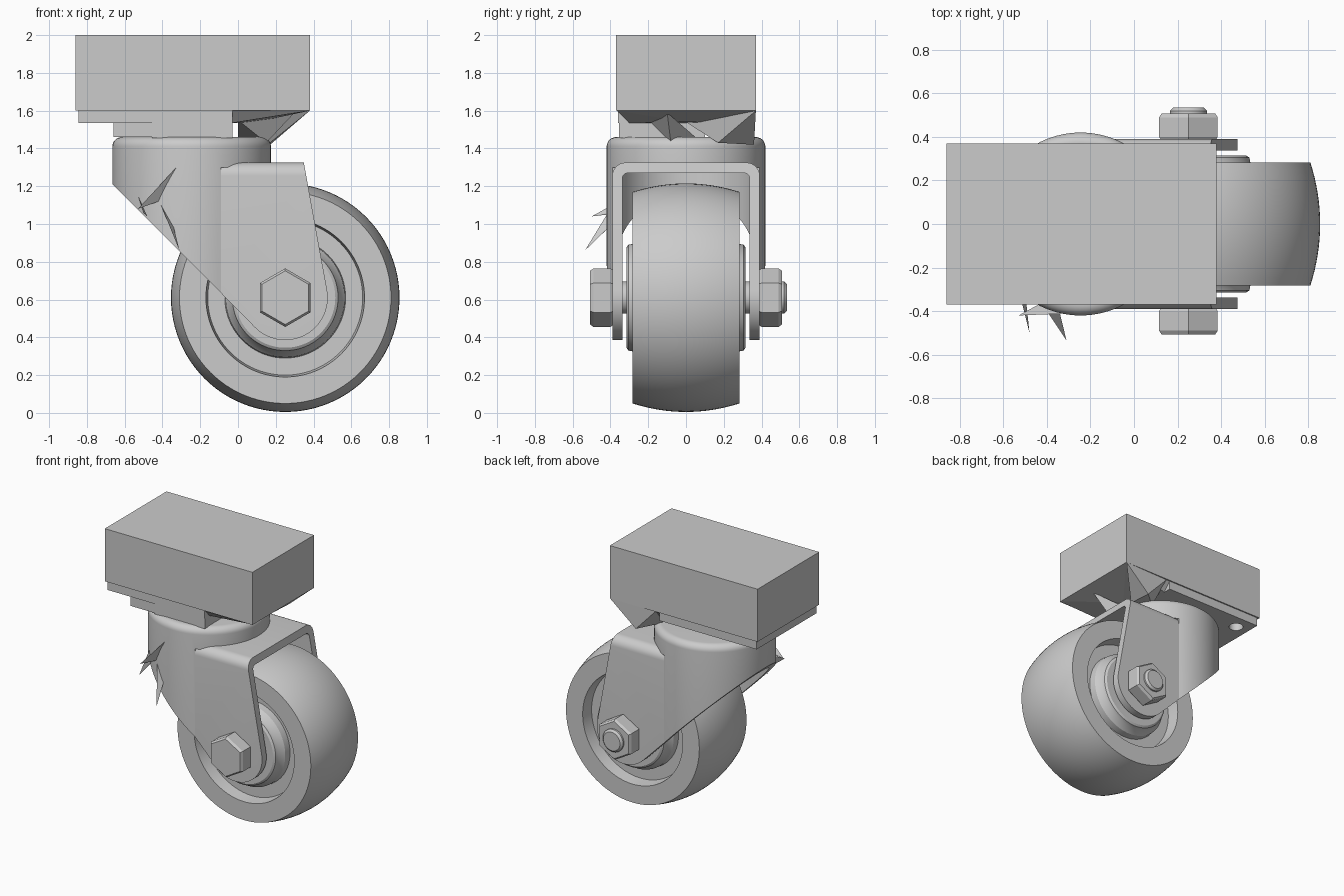
import bpy
import bmesh
import math
from mathutils import Vector

cube = bpy.data.objects.get("Cube")
if cube:
    bpy.data.objects.remove(cube, do_unlink=True)

grey = bpy.data.materials.new("light grey")
grey.use_nodes = True
colour = (0.6, 0.6, 0.6, 1)
grey.diffuse_color = colour
grey.node_tree.nodes["Principled BSDF"].inputs["Base Color"].default_value = colour

WHEEL = Vector((0.25, 0, 0.61))
SWIVEL = Vector((-0.245, 0, 0))


def finish(name, bm):
    bmesh.ops.recalc_face_normals(bm, faces=bm.faces)
    mesh = bpy.data.meshes.new(name)
    bm.to_mesh(mesh)
    bm.free()
    mesh.materials.append(grey)
    obj = bpy.data.objects.new(name, mesh)
    bpy.context.collection.objects.link(obj)
    return obj


def smooth(obj):
    bpy.ops.object.select_all(action='DESELECT')
    obj.select_set(True)
    bpy.context.view_layer.objects.active = obj
    bpy.ops.object.shade_smooth_by_angle(angle=math.radians(30))
    return obj


def box(name, low, high):
    return hull(name, [(x, y, z) for x in (low[0], high[0])
                       for y in (low[1], high[1]) for z in (low[2], high[2])])


def hull(name, points):
    bm = bmesh.new()
    for p in points:
        bm.verts.new(p)
    bmesh.ops.convex_hull(bm, input=bm.verts[:])
    bmesh.ops.dissolve_limit(bm, angle_limit=0.01, verts=bm.verts[:], edges=bm.edges[:])
    return finish(name, bm)


def prism(name, outline, start, end, axis):
    """Extrude an outline along x (outline is y, z) or y (outline is x, z)."""
    bm = bmesh.new()
    place = (lambda a, b: (start, a, b)) if axis == 'x' else (lambda a, b: (a, start, b))
    face = bm.faces.new([bm.verts.new(place(a, b)) for a, b in outline])
    moved = bmesh.ops.extrude_face_region(bm, geom=[face])["geom"]
    step = Vector((end - start, 0, 0)) if axis == 'x' else Vector((0, end - start, 0))
    bmesh.ops.translate(bm, vec=step, verts=[v for v in moved if isinstance(v, bmesh.types.BMVert)])
    return finish(name, bm)


def lathe(name, profile, centre, axis, steps=72):
    """Spin (radius, distance along axis) points about the y or z axis."""
    bm = bmesh.new()
    place = (lambda r, d: Vector((r, 0, d))) if axis == 'z' else (lambda r, d: Vector((0, d, r)))
    verts = [bm.verts.new(centre + place(r, d)) for r, d in profile]
    edges = [bm.edges.new(pair) for pair in zip(verts, verts[1:])]
    direction = (0, 0, 1) if axis == 'z' else (0, 1, 0)
    bmesh.ops.spin(bm, geom=verts + edges, cent=centre, axis=direction,
                   angle=math.tau, steps=steps)
    bmesh.ops.remove_doubles(bm, verts=bm.verts[:], dist=0.0001)
    return finish(name, bm)


def combine(obj, tool, operation):
    mod = obj.modifiers.new("cut", 'BOOLEAN')
    mod.operation, mod.object, mod.solver = operation, tool, 'EXACT'
    bpy.context.view_layer.objects.active = obj
    bpy.ops.object.modifier_apply(modifier=mod.name)
    bpy.data.objects.remove(tool, do_unlink=True)


def arc(cx, cz, r, first, last, steps):
    angles = [math.radians(first + (last - first) * i / steps) for i in range(steps + 1)]
    return [(cx + r * math.cos(a), cz + r * math.sin(a)) for a in angles]


def arch(half, top, radius):
    """Cross-section of the fork: an arch with rounded shoulders."""
    right = arc(half - radius, top - radius, radius, 0, 90, 8)
    left = arc(radius - half, top - radius, radius, 90, 180, 8)
    return [(half, 0.2)] + right + left + [(-half, 0.2)]


# Mounting block and the plate beneath it
box("mounting_block", (-0.86, -0.37, 1.6), (0.38, 0.37, 2))
plate = box("mounting_plate", (-0.845, -0.36, 1.535), (-0.03, 0.36, 1.6))
for side in (-1, 1):
    hole = lathe("hole", [(0, 1.5), (0.05, 1.5), (0.05, 1.595), (0, 1.595)],
                 Vector((-0.74, side * 0.25, 0)), 'z', 32)
    combine(plate, hole, 'DIFFERENCE')
smooth(plate)

# Swivel neck and the folded sheet at the wheel end
box("neck_step", (-0.66, -0.35, 1.46), (-0.455, 0.05, 1.536))
box("neck_block", (-0.455, -0.355, 1.455), (-0.03, 0.1, 1.58))
hull("folded_plate_end", [(0.38, -0.365, 1.6), (0.38, 0.365, 1.6), (-0.03, -0.36, 1.6),
                          (-0.03, 0.36, 1.6), (-0.03, -0.3, 1.535), (-0.03, 0.3, 1.535),
                          (0.1, 0, 1.54)])
hull("folded_plate_corner", [(0.38, 0.37, 1.6), (0, 0.36, 1.6), (0.17, 0.17, 1.43),
                             (0.17, 0.36, 1.42), (0, 0.2, 1.46), (0, 0, 1.54)])
hull("folded_plate_point", [(0.3, -0.1, 1.59), (0, -0.2, 1.55), (0.15, -0.08, 1.43),
                            (0, 0.05, 1.46)])

# Swivel housing: a hollow cap, cut at a slant and opened for the wheel
rim = arc(0.37, 1.41, 0.05, 0, 90, 8)
housing = lathe("swivel_housing", [(0, 0.3), (0.42, 0.3)] + rim + [(0, 1.46)], SWIVEL, 'z', 96)
hollow = lathe("hollow", [(0, 0.2), (0.37, 0.2), (0.37, 1.41), (0, 1.41)], SWIVEL, 'z', 96)
combine(housing, hollow, 'DIFFERENCE')
slant = prism("slant", [(-1, 1.545), (0.6, -0.055), (-1, -0.055)], -1, 1, 'y')
combine(housing, slant, 'DIFFERENCE')
opening = box("opening", (-0.245, -0.337, 0.1), (1, 0.337, 1.27))
combine(housing, opening, 'DIFFERENCE')
ends = box("ends", (-0.09, -1, 0.1), (1, 1, 1.3))
combine(housing, ends, 'DIFFERENCE')
smooth(housing)

# Fork: a bent strip trimmed to the tapered, round-ended leg shape
fork = prism("fork", arch(0.39, 1.325, 0.07), -0.12, 0.6, 'x')
leg_side = [(-0.1, 1.4), (-0.1, 0.645)] + arc(0.25, 0.61, 0.225, 225, 370, 24) + [(0.335, 1.4)]
combine(fork, prism("leg_side", leg_side, -1, 1, 'y'), 'INTERSECT')
combine(fork, prism("gap", arch(0.337, 1.27, 0.03), -1, 1, 'x'), 'DIFFERENCE')
smooth(fork)

# Wheel with crowned tread and recessed sides around a raised hub
tread = [(0.605 - 0.045 * (i / 8) ** 2, 0.283 * i / 8) for i in range(-8, 9)]
side = [(0.42, 0.283), (0.41, 0.19), (0.32, 0.19), (0.315, 0.24), (0.285, 0.28),
        (0.28, 0.305), (0.265, 0.315), (0, 0.315)]
outline = [(r, -d) for r, d in reversed(side)] + tread + side
smooth(lathe("wheel", outline, WHEEL, 'y', 96))

# Axle, bolt head and nut
smooth(lathe("axle", [(0, -0.4), (0.085, -0.4), (0.085, 0.52), (0.07, 0.535), (0, 0.535)],
             WHEEL, 'y', 40))
for name, s in (("bolt_head", -1), ("nut", 1)):
    lathe(name, [(0, s * 0.385), (0.145, s * 0.385), (0.155, s * 0.4), (0.155, s * 0.49),
                 (0.142, s * 0.508), (0, s * 0.508)], WHEEL, 'y', 6)

# Thin torn slivers on the housing
slivers = [((-0.42, -0.37, 1.13), (-0.31, -0.535, 0.86), (-0.35, -0.39, 1.0)),
           ((-0.53, -0.3, 1.15), (-0.48, -0.5, 1.04), (-0.5, -0.33, 1.06)),
           ((-0.53, -0.42, 1.08), (-0.28, -0.41, 1.35), (-0.42, -0.38, 1.12))]
for i, (a, b, c) in enumerate(slivers):
    hull(f"sliver_{i + 1}", [a, b, c, (c[0], c[1] + 0.02, c[2] + 0.02)])
